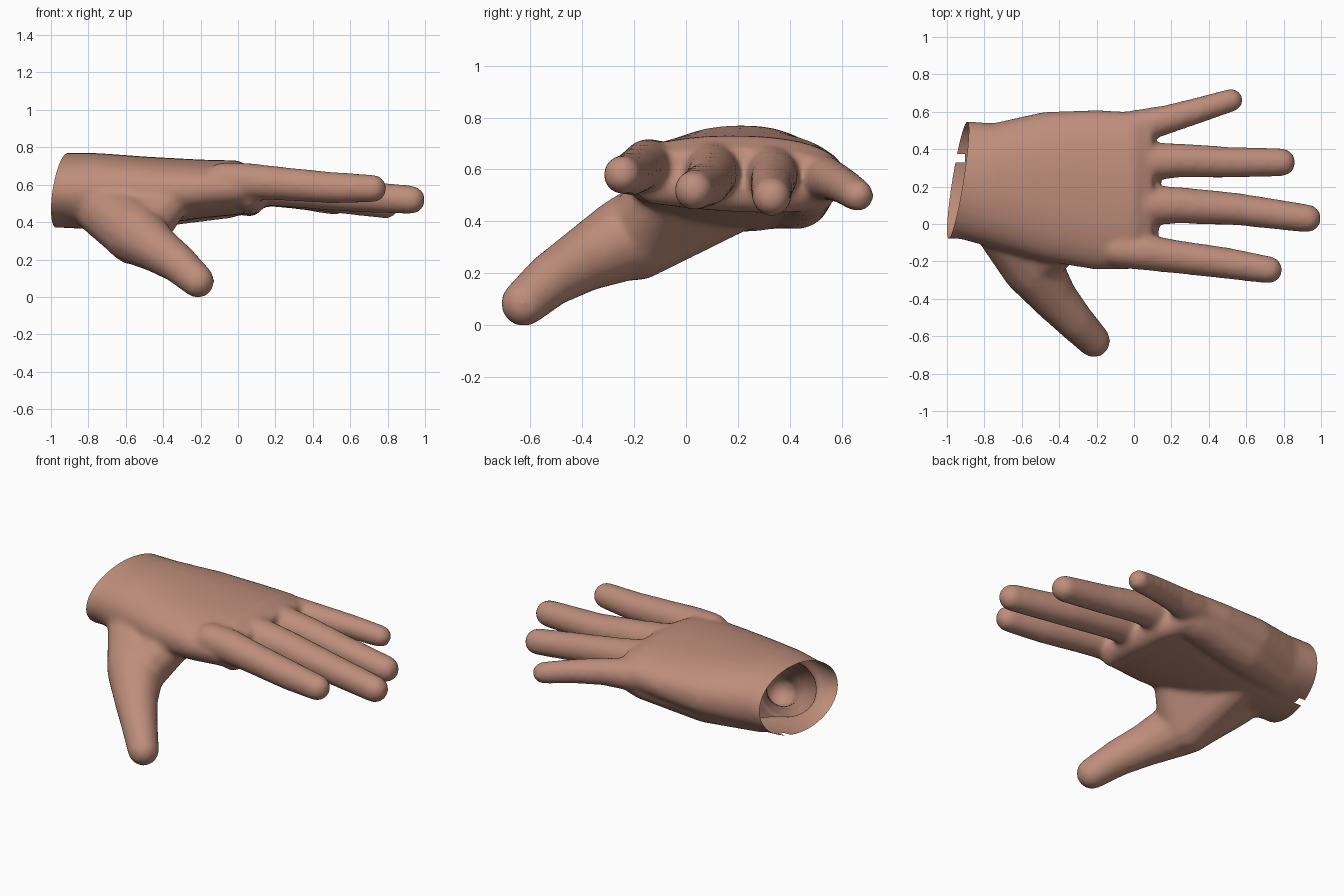
import bpy, bmesh, math
from mathutils import Vector

if "Cube" in bpy.data.objects:
    bpy.data.objects.remove(bpy.data.objects["Cube"])

bm = bmesh.new()


def blob(*balls):
    """Convex skin stretched around balls given as (x, y, z, radius)."""
    verts = []
    for x, y, z, r in balls:
        for i in range(9):
            a = math.pi * i / 8
            n = 1 if i in (0, 8) else 16
            for j in range(n):
                b = 2 * math.pi * j / n
                d = Vector((math.sin(a) * math.cos(b), math.sin(a) * math.sin(b), math.cos(a)))
                verts.append(bm.verts.new(Vector((x, y, z)) + d * r))
    bmesh.ops.convex_hull(bm, input=verts)
    bmesh.ops.delete(bm, geom=[v for v in verts if v.is_valid and not v.link_faces], context='VERTS')


def chain(*balls):
    for a, b in zip(balls, balls[1:]):
        blob(a, b)


def loft(sections, n=32):
    """Tube along x through rounded sections (x, y0, y1, z0, z1, power)."""
    rings = []
    for x, y0, y1, z0, z1, p in sections:
        ring = []
        for i in range(n):
            c, s = math.cos(2 * math.pi * i / n), math.sin(2 * math.pi * i / n)
            ring.append(bm.verts.new((
                x,
                (y0 + y1) / 2 + (y1 - y0) / 2 * math.copysign(abs(c) ** (2 / p), c),
                (z0 + z1) / 2 + (z1 - z0) / 2 * math.copysign(abs(s) ** (2 / p), s))))
        rings.append(ring)
    for a, b in zip(rings, rings[1:]):
        for i in range(n):
            bm.faces.new((a[i], a[(i + 1) % n], b[(i + 1) % n], b[i]))
    bm.faces.new(rings[0])
    bm.faces.new(rings[-1])


# wrist and palm
loft([(-1.12, -.08, .55, .38, .78, 2.0), (-.93, -.08, .55, .38, .78, 2.0),
      (-.75, -.13, .54, .37, .78, 2.2), (-.48, -.20, .60, .39, .76, 2.3),
      (-.20, -.245, .61, .43, .745, 2.3), (0, -.24, .60, .45, .74, 2.3),
      (.10, -.20, .57, .48, .69, 2.3)])
# heel of the palm, little finger side
chain((-.78, .36, .50, .12), (-.45, .43, .51, .13), (-.05, .47, .54, .11))
# index, middle, ring and little finger
chain((-.08, -.14, .635, .095), (.05, -.15, .63, .098), (.25, -.178, .615, .09),
      (.5, -.21, .595, .085), (.72, -.245, .59, .075))
chain((-.08, .09, .62, .105), (.05, .10, .61, .108), (.25, .10, .59, .098),
      (.55, .08, .555, .088), (.925, .03, .53, .077))
chain((-.08, .32, .61, .105), (.05, .33, .60, .105), (.25, .34, .58, .092),
      (.5, .33, .545, .084), (.79, .33, .505, .076))
chain((-.12, .49, .59, .10), (.02, .52, .58, .093), (.18, .56, .57, .078),
      (.35, .61, .545, .07), (.52, .662, .51, .063))
# finger pads where the fingers meet the palm
chain((.05, -.12, .55, .075), (.07, .10, .53, .08), (.06, .34, .52, .08), (.0, .49, .53, .08))
# thumb and the ball of the thumb
chain((-.215, -.625, .095, .09), (-.32, -.515, .19, .105), (-.43, -.39, .265, .125),
      (-.55, -.22, .35, .165), (-.72, .02, .49, .16))
blob((-.55, -.20, .34, .16), (-.74, .03, .50, .14), (-.36, -.10, .52, .10), (-.62, .2, .47, .10))

bmesh.ops.recalc_face_normals(bm, faces=bm.faces)
mesh = bpy.data.meshes.new("hand")
bm.to_mesh(mesh)
bm.free()
hand = bpy.data.objects.new("hand", mesh)
bpy.context.collection.objects.link(hand)

# fuse into one smooth skin
remesh = hand.modifiers.new("fuse", 'REMESH')
remesh.mode = 'VOXEL'
remesh.voxel_size = 0.016
smooth = hand.modifiers.new("soften", 'SMOOTH')
smooth.factor = 0.5
smooth.iterations = 10
dg = bpy.context.evaluated_depsgraph_get()
skin = bpy.data.meshes.new_from_object(hand.evaluated_get(dg))
hand.modifiers.clear()
hand.data = skin

# open the wrist with a slanted cut, leaving a hollow shell
bm = bmesh.new()
bm.from_mesh(skin)


def cut(faces, point, normal, clear=False):
    geom = set(faces) | {e for f in faces for e in f.edges} | {v for f in faces for v in f.verts}
    bmesh.ops.bisect_plane(bm, geom=list(geom), dist=1e-5, plane_co=point,
                           plane_no=normal, clear_inner=clear)


cut(bm.faces[:], (-.942, .235, .575), (1, -.16, -.15), True)
# small split in the underside of the wrist
for y in (.33, .375):
    cut([f for f in bm.faces if f.calc_center_median().x < -.85], (0, y, 0), (0, 1, 0))
gap = []
for f in bm.faces:
    c = f.calc_center_median()
    if .33 < c.y < .375 and c.z < .5 and c.x < -.905:
        gap.append(f)
bmesh.ops.delete(bm, geom=gap, context='FACES')

# rest on the ground
low = min(v.co.z for v in bm.verts)
for v in bm.verts:
    v.co.z -= low
for f in bm.faces:
    f.smooth = True
bm.to_mesh(skin)
bm.free()

skin_mat = bpy.data.materials.new("skin")
skin_mat.diffuse_color = (.52, .27, .20, 1)
skin_mat.use_nodes = True
skin_mat.node_tree.nodes["Principled BSDF"].inputs["Base Color"].default_value = skin_mat.diffuse_color
skin.materials.clear()
skin.materials.append(skin_mat)
